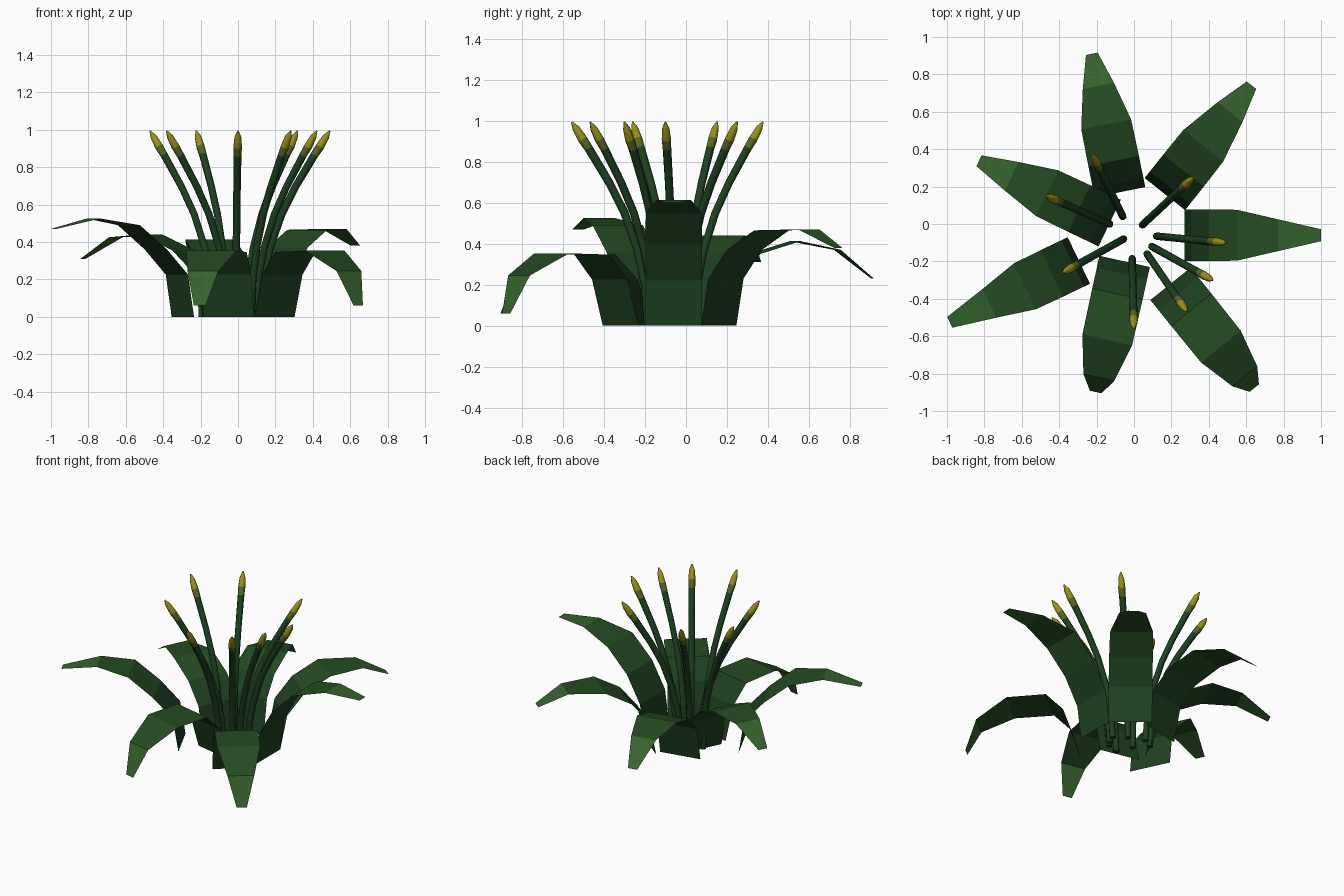
import bpy, bmesh
from math import cos, sin, pi, radians
from mathutils import Vector

if "Cube" in bpy.data.objects:
    bpy.data.objects.remove(bpy.data.objects["Cube"])


def material(name, color):
    m = bpy.data.materials.new(name)
    m.diffuse_color = (*color, 1)
    m.use_nodes = True
    m.node_tree.nodes["Principled BSDF"].inputs["Base Color"].default_value = m.diffuse_color
    return m


DARK = material("dark_green", (0.012, 0.05, 0.014))
MID = material("mid_green", (0.018, 0.07, 0.016))
LIGHT = material("light_green", (0.035, 0.12, 0.025))
OLIVE = material("olive_green", (0.10, 0.13, 0.015))
YELLOW = material("bud_yellow", (0.32, 0.28, 0.01))


def finish(bm, name, mats):
    mesh = bpy.data.meshes.new(name)
    bm.to_mesh(mesh)
    bm.free()
    for m in mats:
        mesh.materials.append(m)
    obj = bpy.data.objects.new(name, mesh)
    bpy.context.collection.objects.link(obj)
    return obj


# Arching leaf: single-sided strip following a (distance, height) profile
HALF_WIDTHS = (0.138, 0.138, 0.138, 0.136, 0.085, 0.032)


def leaf(name, base, angle, profile):
    a = radians(angle)
    out, side = Vector((cos(a), sin(a), 0)), Vector((-sin(a), cos(a), 0))
    bm = bmesh.new()
    rows = []
    for (s, z), w in zip(profile, HALF_WIDTHS):
        p = Vector((base[0], base[1], z)) + out * s
        rows.append((bm.verts.new(p - side * w), bm.verts.new(p + side * w)))
    for i, (r, q) in enumerate(zip(rows, rows[1:])):
        f = bm.faces.new((r[0], q[0], q[1], r[1]))
        f.material_index = (0, 0, 1, 1, 2)[i]
    finish(bm, name, (DARK, MID, LIGHT))


LOW = ((0, 0), (0.067, 0.225), (0.178, 0.346), (0.43, 0.353), (0.635, 0.245), (0.715, 0.06))
LEAVES = (
    ((0.27, -0.06), 0, ((0, 0), (0.03, 0.22), (0.13, 0.40), (0.28, 0.55), (0.50, 0.612), (0.73, 0.60))),
    ((0.165, 0.16), 51.5, ((0, 0), (0.045, 0.23), (0.16, 0.37), (0.33, 0.465), (0.56, 0.47), (0.744, 0.38))),
    ((-0.075, 0.17), 101.5, ((0, 0), (0.05, 0.23), (0.17, 0.35), (0.37, 0.412), (0.58, 0.37), (0.755, 0.23))),
    ((-0.13, 0.005), 154.5, ((0, 0), (0.05, 0.23), (0.18, 0.355), (0.37, 0.44), (0.58, 0.425), (0.774, 0.31))),
    ((-0.295, -0.195), 205.6, ((0, 0), (0.035, 0.225), (0.16, 0.36), (0.32, 0.49), (0.53, 0.525), (0.765, 0.47))),
    ((-0.05, -0.20), 257.5, LOW),
    ((0.195, -0.32), 308.8, LOW),
)
for i, (base, angle, profile) in enumerate(LEAVES):
    leaf(f"leaf_{i + 1}", base, angle, profile)

# Flower stalk: (distance, height, radius) rings leaning outwards, with a pointed bud
STALK = ((0, 0, 0.02), (0.015, 0.2, 0.02), (0.052, 0.37, 0.02), (0.115, 0.55, 0.02),
         (0.188, 0.695, 0.02), (0.29, 0.865, 0.021), (0.32, 0.91, 0.023),
         (0.352, 0.962, 0.018), (0.373, 0.994, 0.004))
SIDES = 8


def stalk(name, base, angle):
    a = radians(angle)
    out, side = Vector((cos(a), sin(a), 0)), Vector((-sin(a), cos(a), 0))
    pts = [Vector((base[0], base[1], z)) + out * s for s, z, r in STALK]
    bm = bmesh.new()
    rings = []
    for i, p in enumerate(pts):
        t = (pts[min(i + 1, len(pts) - 1)] - pts[max(i - 1, 0)]).normalized()
        n = side.cross(t) if i else out
        r = STALK[i][2]
        rings.append([bm.verts.new(p + r * (side * cos(k * 2 * pi / SIDES) + n * sin(k * 2 * pi / SIDES)))
                      for k in range(SIDES)])
    for i, (lo, hi) in enumerate(zip(rings, rings[1:])):
        for k in range(SIDES):
            j = (k + 1) % SIDES
            f = bm.faces.new((lo[k], lo[j], hi[j], hi[k]))
            f.material_index = (0, 0, 0, 0, 0, 1, 2, 2)[i]
            f.smooth = True
    bm.faces.new(rings[0][::-1])
    bm.faces.new(rings[-1]).material_index = 2
    bmesh.ops.recalc_face_normals(bm, faces=bm.faces)
    finish(bm, name, (DARK, OLIVE, YELLOW))


STALKS = (((0.045, -0.005), 43), ((-0.06, 0.04), 116), ((-0.13, 0.0), 156), ((-0.055, -0.08), 209),
          ((-0.01, -0.185), 271.5), ((0.07, -0.16), 304.5), ((0.095, -0.12), 331), ((0.12, -0.065), 354.5))
for i, (base, angle) in enumerate(STALKS):
    stalk(f"flower_stalk_{i + 1}", base, angle)
